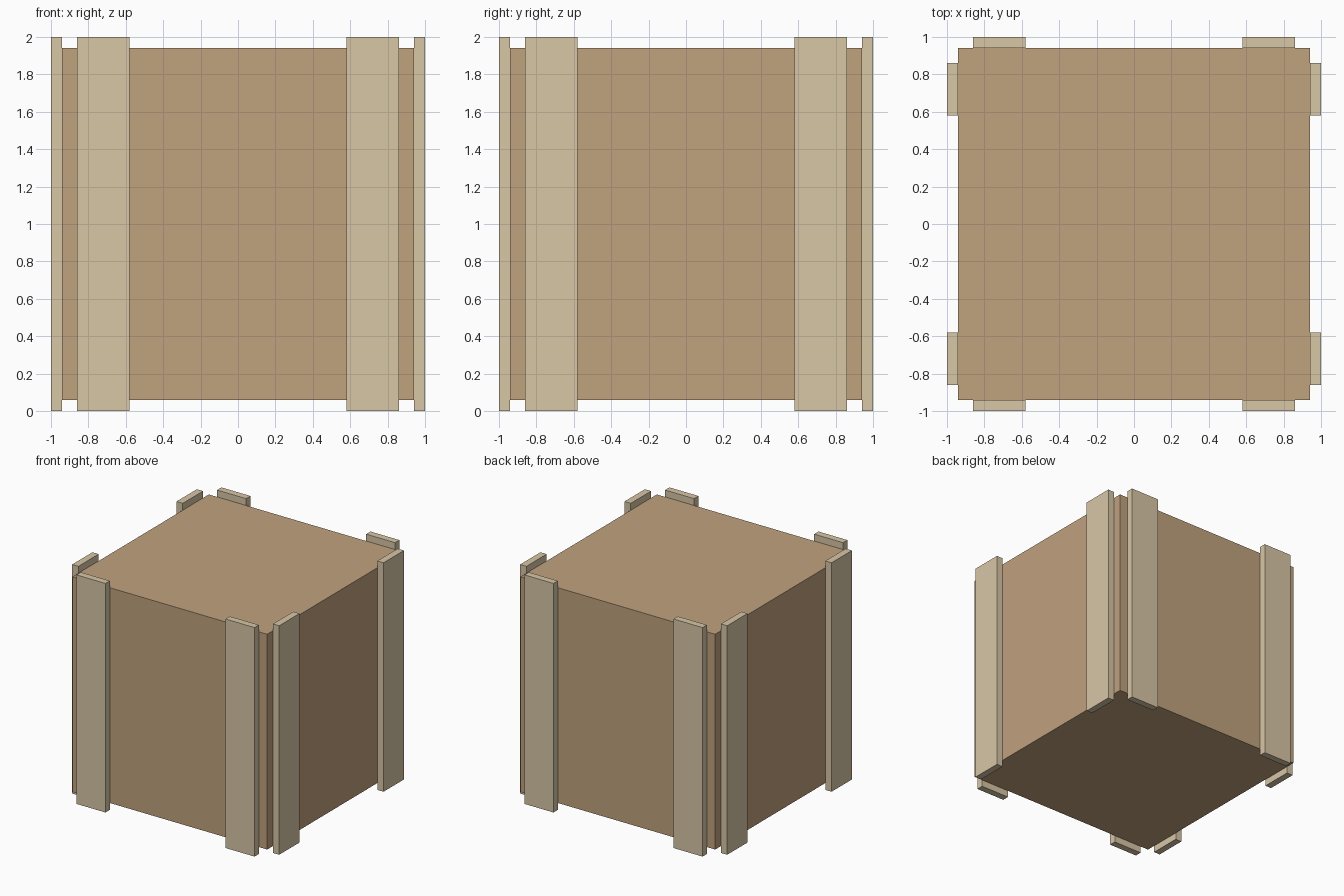
import bpy
from math import pi
from mathutils import Matrix, Vector

if "Cube" in bpy.data.objects:
    bpy.data.objects.remove(bpy.data.objects["Cube"])


def material(name, color):
    mat = bpy.data.materials.new(name)
    mat.diffuse_color = (*color, 1)
    mat.use_nodes = True
    mat.node_tree.nodes["Principled BSDF"].inputs["Base Color"].default_value = mat.diffuse_color
    return mat


def box(name, low, high, mat, turn=0.0):
    """Axis-aligned box between two corners, then turned about the z axis."""
    low, high = Vector(low), Vector(high)
    bpy.ops.mesh.primitive_cube_add(size=1)
    obj = bpy.context.object
    obj.name = name
    size = high - low
    obj.data.transform(Matrix.Rotation(turn, 4, 'Z')
                       @ Matrix.Translation((low + high) / 2)
                       @ Matrix.Diagonal((*size, 1)))
    obj.data.materials.append(mat)
    return obj


cardboard = material("cardboard", (0.53, 0.36, 0.21))
pale_wood = material("pale_wood", (0.69, 0.57, 0.38))

# Crate body
box("crate_body", (-0.94, -0.94, 0.06), (0.94, 0.94, 1.94), cardboard)

# Two upright slats on each of the four sides
for i, side in enumerate(("front", "right", "back", "left")):
    for hand, x in (("left", -0.86), ("right", 0.58)):
        box(f"{side}_{hand}_slat", (x, -1, 0), (x + 0.28, -0.94, 2),
            pale_wood, i * pi / 2)
